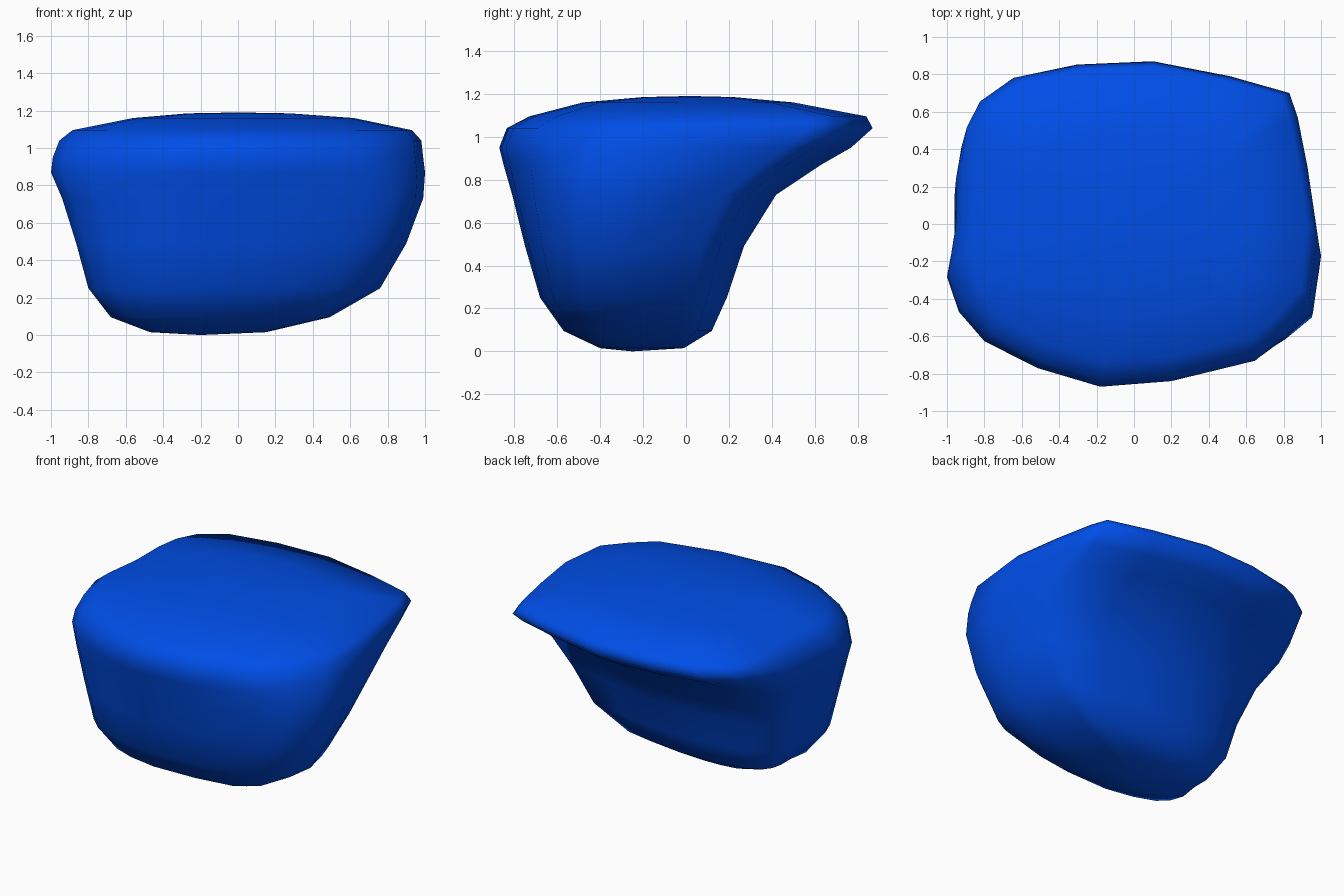
import bpy, bmesh
from math import copysign

# Irregular rounded-square outline seen from above
outline = [(-0.96, 0.3), (-0.93, 0.48), (-0.85, 0.63), (-0.65, 0.77), (-0.29, 0.85),
           (0.07, 0.87), (0.48, 0.78), (0.83, 0.68), (0.88, 0.54), (0.94, 0.26),
           (1.0, -0.08), (0.96, -0.44), (0.82, -0.6), (0.67, -0.73), (0.22, -0.84),
           (-0.2, -0.87), (-0.54, -0.77), (-0.81, -0.62), (-0.94, -0.44),
           (-1.0, -0.22), (-0.96, 0.05)]
outline.reverse()  # counter-clockwise

# Horizontal sections: z, x min, x max, y min, y max, back and front squareness
sections = [(0.015, -0.47, 0.15, -0.40, -0.01, 0.05, 0.1),
            (0.095, -0.68, 0.49, -0.57, 0.12, 0.1, 0.15),
            (0.25, -0.80, 0.76, -0.68, 0.19, 0.05, 0.13),
            (0.49, -0.865, 0.90, -0.75, 0.27, 0, 0.03),
            (0.73, -0.94, 0.99, -0.81, 0.42, 0, -0.03),
            (0.87, -1.00, 1.00, -0.85, 0.63, 0, -0.06),
            (0.95, -0.99, 0.99, -0.87, 0.77, 0.03, -0.06),
            (1.04, -0.955, 0.98, -0.835, 0.87, 0.1, -0.04),
            (1.095, -0.885, 0.93, -0.73, 0.84, 0.1, 0),
            (1.16, -0.56, 0.62, -0.48, 0.50, 0, 0),
            (1.185, -0.27, 0.28, -0.20, 0.22, 0, 0)]


def ring(bm, z, x0, x1, y0, y1, back, front):
    cx, cy, hx, hy = (x0 + x1) / 2, (y0 + y1) / 2, (x1 - x0) / 2, (y1 - y0) / 2
    verts = []
    for u, v in outline:
        power = 1 - (back if v > 0 else front)
        verts.append(bm.verts.new((cx + hx * copysign(abs(u) ** power, u),
                                   cy + hy * copysign(abs(v / 0.87) ** power, v), z)))
    return verts


def cap(bm, loop, point):
    tip = bm.verts.new(point)
    for i, v in enumerate(loop):
        bm.faces.new((v, loop[(i + 1) % len(loop)], tip))


# Boulder with a ledge overhanging at the back
bm = bmesh.new()
rings = [ring(bm, *s) for s in sections]
n = len(outline)
for low, high in zip(rings, rings[1:]):
    for i in range(n):
        j = (i + 1) % n
        bm.faces.new((low[i], low[j], high[j], high[i]))
cap(bm, rings[0], (-0.2, -0.25, 0.0))
cap(bm, rings[-1], (0.0, 0.02, 1.19))
bmesh.ops.recalc_face_normals(bm, faces=bm.faces)
mesh = bpy.data.meshes.new("boulder")
bm.to_mesh(mesh)
bm.free()
mesh.shade_smooth()
rock = bpy.data.objects.new("boulder", mesh)
bpy.context.collection.objects.link(rock)

# Blue surface
mat = bpy.data.materials.new("blue_stone")
mat.diffuse_color = (0.0, 0.075, 0.8, 1)
mesh.materials.append(mat)
